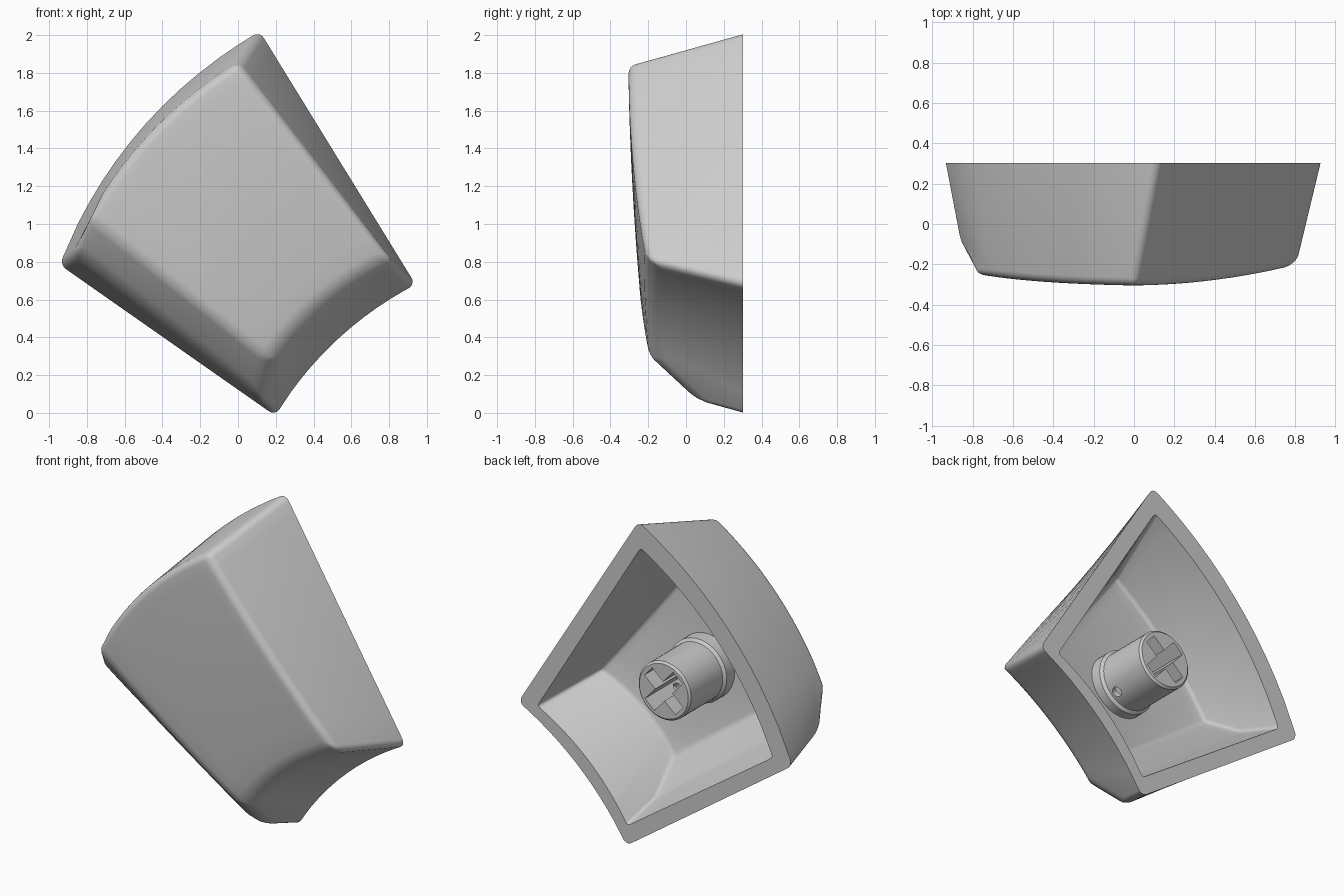
import bpy, bmesh, math
from mathutils import Vector, Matrix

if "Cube" in bpy.data.objects:
    bpy.data.objects.remove(bpy.data.objects["Cube"])

N = 12  # divisions per side
GRID = [0.0] + [0.14 + 0.86 * i / (N - 1) for i in range(N)]


def arc(p, q, sag, t):
    """Point on a shallow arc from p to q, bowed up-left in the xz plane."""
    d = (q - p)
    n = Vector((-d.z, 0, d.x)).normalized()
    return p.lerp(q, t) + n * sag * 4 * t * (1 - t)


def make_object(name, bm):
    me = bpy.data.meshes.new(name)
    bm.to_mesh(me)
    bm.free()
    ob = bpy.data.objects.new(name, me)
    bpy.context.collection.objects.link(ob)
    return ob


def shell(top, knee, back, sag_top, sag_back, width, soft, segs):
    """Open fan-shaped shell. Corner order: A upper, B left, C lower, D right."""
    A, B, C, D = map(Vector, top)
    KB, KC = map(Vector, knee)
    a, b, c, d = map(Vector, back)

    def face_pt(s, v):
        p = arc(C, D, sag_top[1], v).lerp(arc(B, A, sag_top[0], v), s)
        p.y -= 0.10 * s * (1 - s) + 0.04 * v * (1 - v)
        return p

    def outer(v):
        return arc(b, a, sag_back[0], v)

    def inner(v):
        return arc(c, d, sag_back[1], v)

    bm = bmesh.new()

    def poly(region, *pts):
        f = bm.faces.new([bm.verts.new(p) for p in pts])
        f.material_index = region

    for i in range(N):
        t, u = GRID[i], GRID[i + 1]
        # domed face
        for v, w in zip(GRID, GRID[1:]):
            poly(0, face_pt(t, v), face_pt(u, v), face_pt(u, w), face_pt(t, w))
        # curved end walls (first panel also touches the chamfer knee)
        k_out, k_in = ([KB], [KC]) if i == 0 else ([], [])
        poly(1, face_pt(1, t), face_pt(1, u), outer(u), outer(t), *k_out)
        poly(2, face_pt(0, t), face_pt(0, u), inner(u), inner(t), *k_in)
        # straight wall
        poly(3, face_pt(t, 1), face_pt(u, 1), d.lerp(a, u), d.lerp(a, t))
        # chamfer and the wall below it
        poly(4, face_pt(t, 0), face_pt(u, 0), KC.lerp(KB, u), KC.lerp(KB, t))
        poly(5, KC.lerp(KB, t), KC.lerp(KB, u), c.lerp(b, u), c.lerp(b, t))
    bmesh.ops.remove_doubles(bm, verts=bm.verts[:], dist=1e-5)
    bmesh.ops.recalc_face_normals(bm, faces=bm.faces[:])
    # round every border between two regions, some more softly
    weight = bm.edges.layers.float.new("bevel_weight_edge")
    for e in bm.edges:
        pair = {f.material_index for f in e.link_faces}
        if len(pair) == 2:
            e[weight] = 1.0 if pair in ({0, 2}, {2, 4}, {4, 5}) else soft
    for f in bm.faces:
        f.material_index = 0
    ob = make_object("shell", bm)
    mod = ob.modifiers.new("round", 'BEVEL')
    mod.limit_method, mod.width, mod.segments = 'WEIGHT', width, segs
    mod.use_clamp_overlap = False
    me = bpy.data.meshes.new_from_object(ob.evaluated_get(bpy.context.evaluated_depsgraph_get()))
    bpy.data.objects.remove(ob)
    return me


def smooth(ob, angle):
    bpy.ops.object.select_all(action='DESELECT')
    ob.select_set(True)
    bpy.context.view_layer.objects.active = ob
    bpy.ops.object.shade_smooth_by_angle(angle=math.radians(angle))


# Cap: outer skin and cavity skin joined by a flat rim
R = 0.303
outside = shell(
    [(0.0, -0.305, 1.85), (-0.79, -0.25, 1.035), (0.18, -0.19, 0.265), (0.82, -0.205, 0.80)],
    [(-0.865, -0.09, 0.84), (0.125, 0.03, 0.06)],
    [(0.115, R, 2.02), (-0.945, R, 0.785), (0.197, R, -0.015), (0.94, R, 0.68)],
    (0.075, 0.055), (0.14, 0.07), 0.085, 0.47, 5)
cavity = shell(
    [(-0.02, -0.19, 1.70), (-0.65, -0.15, 0.98), (0.14, -0.09, 0.41), (0.66, -0.10, 0.80)],
    [(-0.74, 0.05, 0.86), (0.145, 0.09, 0.21)],
    [(0.10, R, 1.86), (-0.81, R, 0.80), (0.19, R, 0.11), (0.81, R, 0.69)],
    (0.06, 0.045), (0.115, 0.06), 0.022, 1.0, 4)
bm = bmesh.new()
for me in (outside, cavity):
    bm.from_mesh(me)
    bpy.data.meshes.remove(me)
bmesh.ops.triangle_fill(bm, use_beauty=True, normal=(0, 1, 0),
                        edges=[e for e in bm.edges if e.is_boundary])
bmesh.ops.recalc_face_normals(bm, faces=bm.faces[:])
cap = make_object("key_cap", bm)
smooth(cap, 35)

# Stem: turned profile (radius, y) around the y axis
SX, SZ = -0.02, 0.98
profile = [(0, -0.20), (0.197, -0.20), (0.197, -0.09), (0.18, -0.075),
           (0.18, 0.235), (0.168, 0.247), (0, 0.247)]
bm = bmesh.new()
vs = [bm.verts.new((r, y, 0)) for r, y in profile]
es = [bm.edges.new(p) for p in zip(vs, vs[1:])]
bmesh.ops.spin(bm, geom=vs + es, cent=(0, 0, 0), axis=(0, 1, 0),
               angle=math.tau, steps=48, use_merge=False)
bmesh.ops.remove_doubles(bm, verts=bm.verts[:], dist=1e-5)
bmesh.ops.recalc_face_normals(bm, faces=bm.faces[:])
stem = make_object("stem", bm)
stem.location = (SX, 0, SZ)

# Cutters: cross-shaped socket and a small side hole, aligned with the cap's axis
turn = Matrix.Translation((SX, 0, SZ)) @ Matrix.Rotation(math.radians(48), 4, 'Y')


def box(sx, sz):
    b = bmesh.new()
    bmesh.ops.create_cube(b, size=1, matrix=turn @ Matrix.Translation((0, 0.13, 0))
                          @ Matrix.Diagonal((sx, 0.46, sz, 1)))
    return b


hole = bmesh.new()
bmesh.ops.create_cone(hole, cap_ends=True, segments=16, radius1=0.03, radius2=0.03, depth=0.3,
                      matrix=turn @ Matrix.Translation((0.15, -0.03, 0))
                      @ Matrix.Rotation(math.pi / 2, 4, 'Y'))
bpy.context.view_layer.objects.active = stem
for name, b in (("slot_a", box(0.29, 0.085)), ("slot_b", box(0.08, 0.285)), ("side_hole", hole)):
    cutter = make_object(name, b)
    cutter.hide_render = True
    mod = stem.modifiers.new(name, 'BOOLEAN')
    mod.operation, mod.object, mod.solver = 'DIFFERENCE', cutter, 'EXACT'
    bpy.ops.object.modifier_apply(modifier=name)
    bpy.data.objects.remove(cutter)
smooth(stem, 30)
